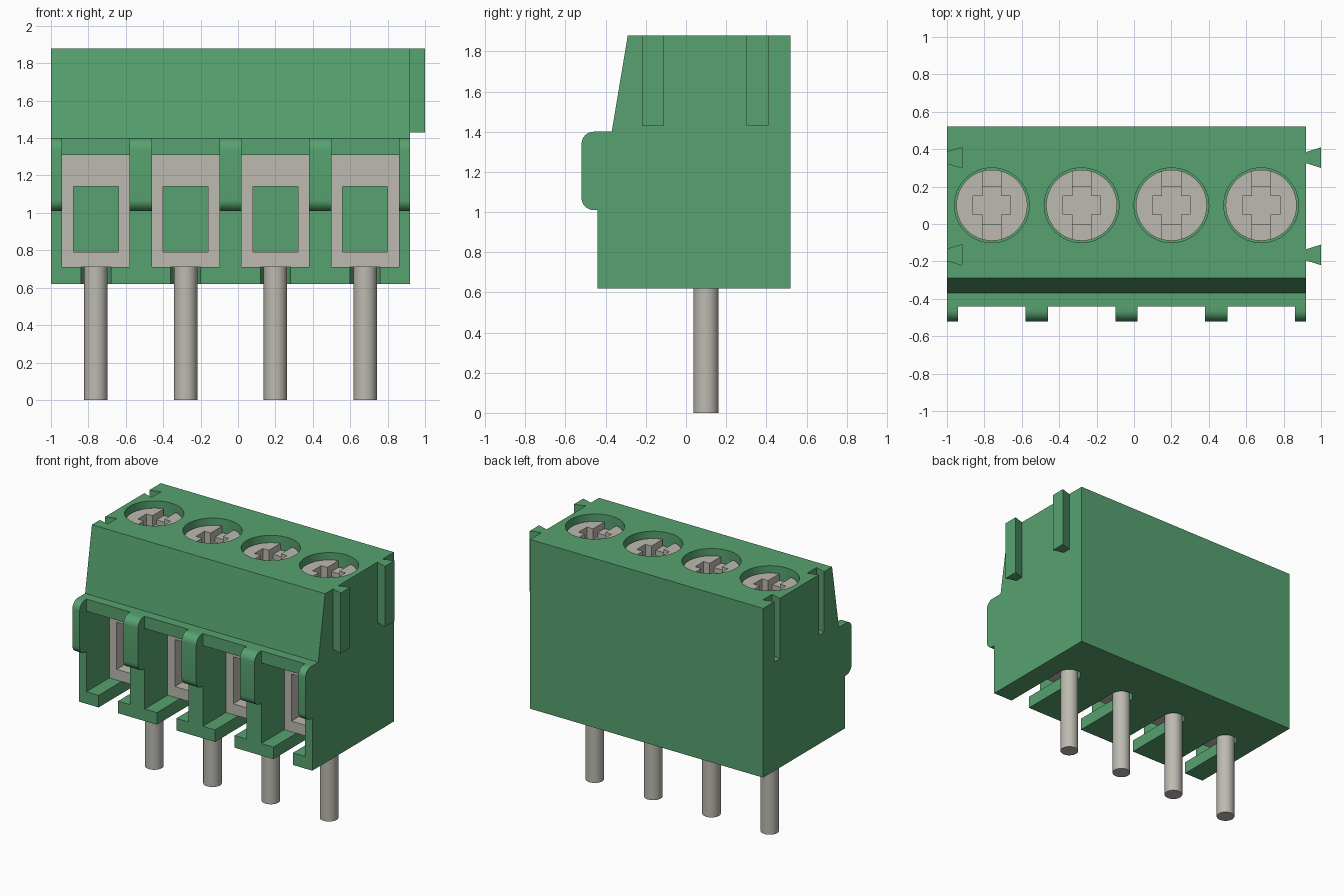
import bpy, bmesh, math

if "Cube" in bpy.data.objects:
    bpy.data.objects.remove(bpy.data.objects["Cube"], do_unlink=True)


def make_material(name, rgb):
    mat = bpy.data.materials.new(name)
    mat.use_nodes = True
    mat.diffuse_color = (*rgb, 1)
    mat.node_tree.nodes["Principled BSDF"].inputs["Base Color"].default_value = (*rgb, 1)
    return mat


green = make_material("green plastic", (0.095, 0.36, 0.16))
metal = make_material("grey metal", (0.51, 0.49, 0.44))
parts = []


def finish(name, bm, mat):
    bmesh.ops.recalc_face_normals(bm, faces=bm.faces)
    mesh = bpy.data.meshes.new(name)
    bm.to_mesh(mesh)
    bm.free()
    mesh.materials.append(mat)
    obj = bpy.data.objects.new(name, mesh)
    bpy.context.collection.objects.link(obj)
    parts.append(obj)
    return obj


def prism(name, outline, axis, lo, hi, mat):
    """Extrude a 2D outline along x (outline in y, z) or z (outline in x, y)."""
    bm = bmesh.new()
    place = (lambda u, v, t: (t, u, v)) if axis == "x" else (lambda u, v, t: (u, v, t))
    base = bm.faces.new([bm.verts.new(place(u, v, lo)) for u, v in outline])
    new = bmesh.ops.extrude_face_region(bm, geom=[base])["geom"]
    shift = place(0, 0, hi - lo)
    bmesh.ops.translate(bm, vec=shift, verts=[v for v in new if isinstance(v, bmesh.types.BMVert)])
    return finish(name, bm, mat)


def box(name, x0, x1, y0, y1, z0, z1, mat):
    return prism(name, [(x0, y0), (x1, y0), (x1, y1), (x0, y1)], "z", z0, z1, mat)


def cylinder(name, x, y, r, z0, z1, mat, sides=48):
    ring = [(x + r * math.cos(math.tau * i / sides), y + r * math.sin(math.tau * i / sides))
            for i in range(sides)]
    return prism(name, ring, "z", z0, z1, mat)


def cut(target, cutters):
    """Subtract the cutters from the target, then discard them."""
    for c in cutters:
        mod = target.modifiers.new("cut", "BOOLEAN")
        mod.operation, mod.solver, mod.object = "DIFFERENCE", "EXACT", c
    graph = bpy.context.evaluated_depsgraph_get()
    mesh = bpy.data.meshes.new_from_object(target.evaluated_get(graph))
    target.modifiers.clear()
    target.data = mesh
    for c in cutters:
        parts.remove(c)
        bpy.data.objects.remove(c, do_unlink=True)


def dovetail(name, x0, x1, y, z0, z1):
    """Wedge that widens from x0 to x1."""
    outline = [(x0, y - 0.03), (x1, y - 0.055), (x1, y + 0.055), (x0, y + 0.03)]
    return prism(name, outline, "z", z0, z1, green)


LEFT, RIGHT, FRONT, TOP, BOTTOM = -1.0, 0.92, -0.44, 1.88, 0.62
POLES = [-0.76 + 0.48 * i for i in range(4)]
AXIS_Y = 0.10
HALF = 0.18
KEYS = (-0.165, 0.355)

# Housing with sloped upper front
housing = prism("housing", [(FRONT, BOTTOM), (0.52, BOTTOM), (0.52, TOP), (-0.29, TOP),
                            (-0.37, 1.40), (FRONT, 1.40)], "x", LEFT, RIGHT, green)

# Wire chambers, pin slots, screw wells and side grooves
cutters = []
for x in POLES:
    cutters += [
        box("chamber_cut", x - HALF, x + HALF, -0.6, 0.37, 0.71, 1.31, green),
        box("slot_cut", x - 0.08, x + 0.08, -0.6, AXIS_Y, 0.5, 0.8, green),
        cylinder("slot_end_cut", x, AXIS_Y, 0.08, 0.5, 0.8, green),
        cylinder("well_cut", x, AXIS_Y, 0.20, 1.5, 2.0, green),
    ]
for y in KEYS:
    cutters.append(dovetail("groove_cut", LEFT, LEFT + 0.08, y, 1.43, 2.0))
    # Open the groove mouth cleanly past the side wall
    cutters.append(box("mouth_cut", LEFT - 0.1, LEFT + 0.01, y - 0.03, y + 0.03, 1.43, 2.0, green))
cut(housing, cutters)

# Rounded ribs on the chamber walls
r = 0.06
rib_outline = [(FRONT, 1.01)]
for cz, start in ((1.01 + r, 270), (1.40 - r, 180)):
    for i in range(9):
        a = math.radians(start - 90 * i / 8)
        rib_outline.append((-0.52 + r + r * math.cos(a), cz + r * math.sin(a)))
rib_outline.append((FRONT, 1.40))
edges = [LEFT] + [e for x in POLES for e in (x - HALF, x + HALF)] + [RIGHT]
for i in range(0, len(edges), 2):
    prism(f"front_rib_{i // 2 + 1}", rib_outline, "x", edges[i], edges[i + 1], green)

# Dovetail keys on the side
for i, y in enumerate(KEYS):
    dovetail(f"side_key_{i + 1}", RIGHT, RIGHT + 0.08, y, 1.43, TOP)

# Clamp cage, screw and pin for each pole
for i, x in enumerate(POLES, 1):
    cage = box(f"clamp_cage_{i}", x - HALF, x + HALF, -0.17, 0.37, 0.71, 1.31, metal)
    cut(cage, [box("wire_cut", x - 0.12, x + 0.12, -0.5, 0.6, 0.79, 1.14, metal)])
    screw = cylinder(f"screw_{i}", x, AXIS_Y, 0.19, 1.5, 1.83, metal)
    cut(screw, [
        box("slot_cut", x - 0.05, x + 0.05, AXIS_Y - 0.3, AXIS_Y + 0.3, 1.78, 2.0, metal),
        box("cross_cut", x - 0.05, x + 0.05, AXIS_Y - 0.1, AXIS_Y + 0.1, 1.72, 2.0, metal),
        box("cross_cut", x - 0.1, x + 0.1, AXIS_Y - 0.05, AXIS_Y + 0.05, 1.72, 2.0, metal),
    ])
    cylinder(f"pin_{i}", x, AXIS_Y, 0.0625, 0, 0.71, metal, 32)

# Smooth the rounded surfaces, keep the edges sharp
bpy.ops.object.select_all(action="DESELECT")
for obj in parts:
    obj.select_set(True)
bpy.context.view_layer.objects.active = housing
bpy.ops.object.shade_smooth_by_angle(angle=math.radians(30))
